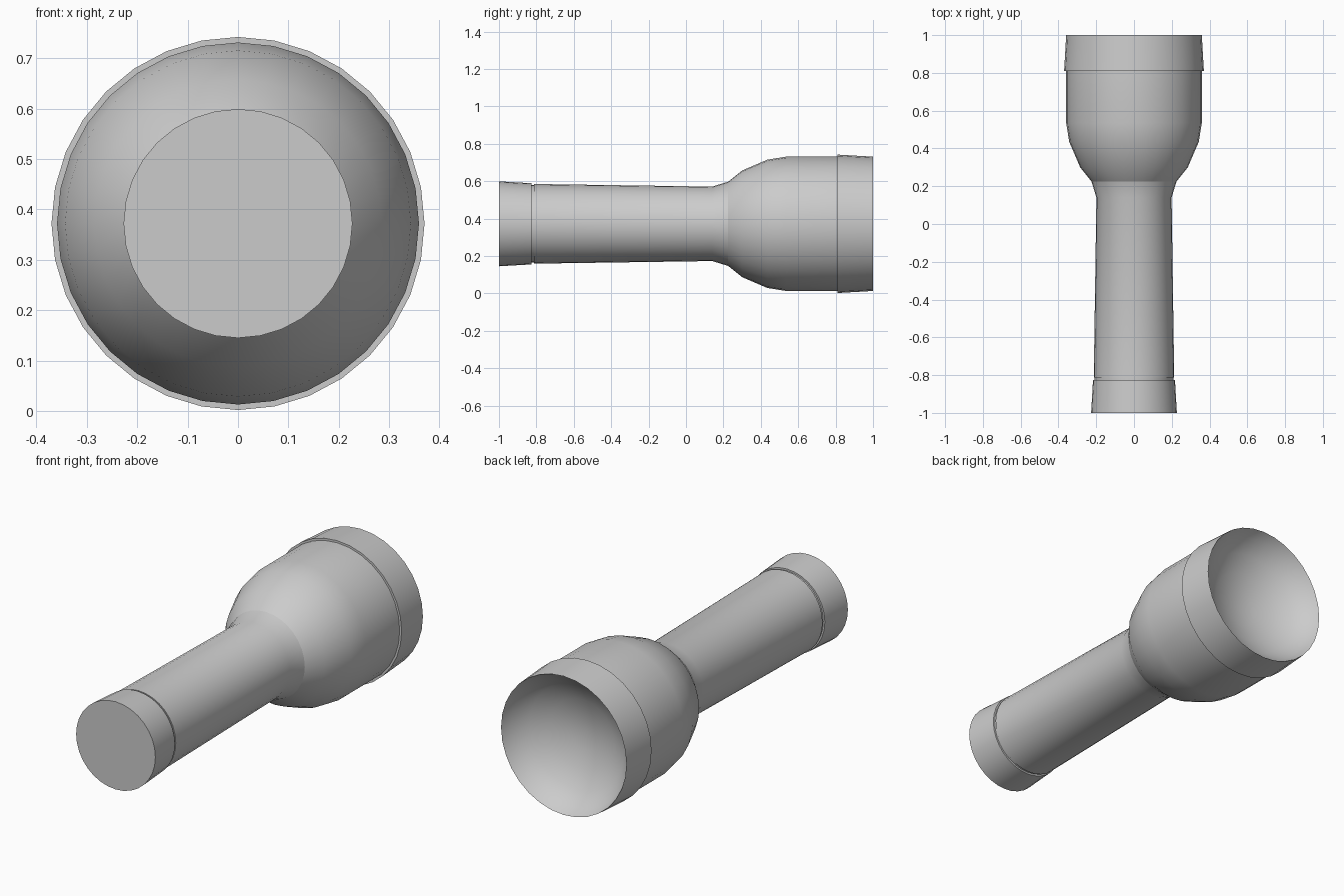
import bpy, bmesh, math

if "Cube" in bpy.data.objects:
    bpy.data.objects.remove(bpy.data.objects["Cube"])

SIDES = 32
AXIS_Z = 0.372


def lathe(name, profile):
    """Revolve (y, radius) points around the lengthwise axis."""
    bm = bmesh.new()
    rings = []
    for y, r in profile:
        if r == 0:
            rings.append([bm.verts.new((0, y, AXIS_Z))] * SIDES)
        else:
            rings.append([bm.verts.new((r * math.cos(2 * math.pi * i / SIDES), y,
                                        AXIS_Z + r * math.sin(2 * math.pi * i / SIDES)))
                          for i in range(SIDES)])
    for a, b in zip(rings, rings[1:]):
        for i in range(SIDES):
            j = (i + 1) % SIDES
            corners = list(dict.fromkeys((a[i], b[i], b[j], a[j])))
            bm.faces.new(corners)
    mesh = bpy.data.meshes.new(name)
    bm.to_mesh(mesh)
    bm.free()
    obj = bpy.data.objects.new(name, mesh)
    bpy.context.collection.objects.link(obj)
    bpy.ops.object.select_all(action='DESELECT')
    obj.select_set(True)
    bpy.context.view_layer.objects.active = obj
    bpy.ops.object.shade_smooth_by_angle(angle=math.radians(30))
    return obj


# Flared tail cap with a flat end and a thin groove in front of it
lathe("tail_cap", [(-1, 0), (-1, 0.227), (-0.826, 0.217), (-0.826, 0.208),
                   (-0.813, 0.208), (-0.813, 0.213)])

# Slightly tapered handle
lathe("handle", [(-0.813, 0.213), (0.14, 0.199), (0.225, 0.225)])

# Bulging head
lathe("head", [(0.225, 0.225), (0.30, 0.285), (0.435, 0.343),
               (0.535, 0.359), (0.81, 0.359)])

# Bezel stepping out around the head
lathe("bezel", [(0.81, 0.359), (0.81, 0.37), (1, 0.359)])

# Concave reflector inside the open end
lathe("reflector", [(1, 0.359), (0.95, 0.335), (0.89, 0.27),
                    (0.845, 0.18), (0.82, 0.09), (0.81, 0)])
